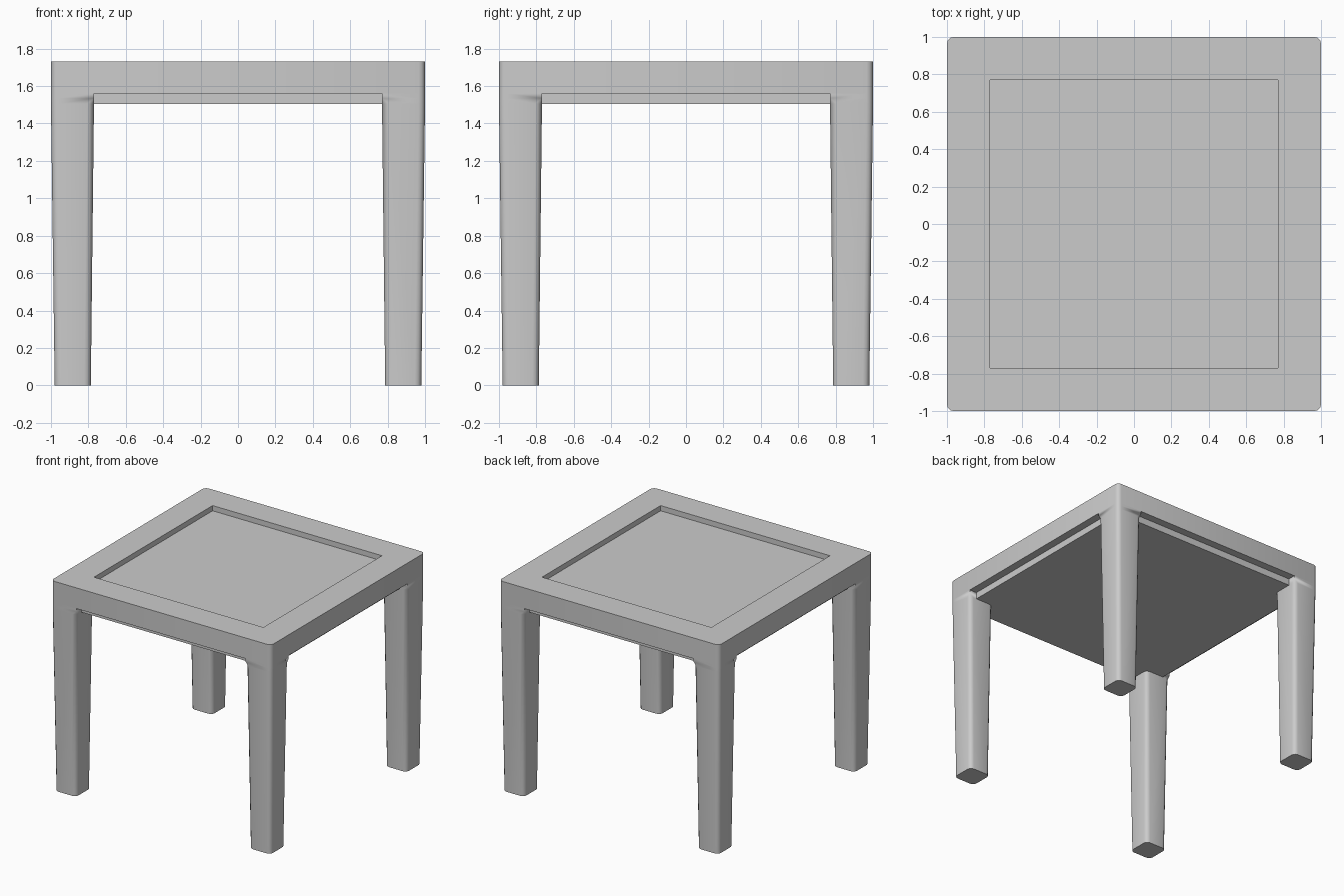
import bpy, bmesh, math

if "Cube" in bpy.data.objects:
    bpy.data.objects.remove(bpy.data.objects["Cube"])

SEG = 3  # facets per rounded corner


def ring(bm, lo, hi, z, radii):
    """Square loop from lo to hi in x and y; one radius per corner
    in the order (+,+), (-,+), (-,-), (+,-)."""
    verts = []
    for k, (sx, sy) in enumerate([(1, 1), (-1, 1), (-1, -1), (1, -1)]):
        r = radii[k]
        cx = hi - r if sx > 0 else lo + r
        cy = hi - r if sy > 0 else lo + r
        for i in range(SEG + 1):
            a = math.pi / 2 * (k + i / SEG)
            verts.append(bm.verts.new((cx + r * math.cos(a), cy + r * math.sin(a), z)))
    return verts


def loft(name, sections):
    """Bridge a stack of square sections and cap both ends."""
    bm = bmesh.new()
    loops = [ring(bm, *s) for s in sections]
    n = len(loops[0])
    for a, b in zip(loops, loops[1:]):
        for i in range(n):
            j = (i + 1) % n
            bm.faces.new((a[i], a[j], b[j], b[i]))
    bm.faces.new(loops[0][::-1])
    bm.faces.new(loops[-1])
    bmesh.ops.remove_doubles(bm, verts=bm.verts, dist=0.0001)
    bmesh.ops.recalc_face_normals(bm, faces=bm.faces)
    mesh = bpy.data.meshes.new(name)
    bm.to_mesh(mesh)
    bm.free()
    ob = bpy.data.objects.new(name, mesh)
    bpy.context.collection.objects.link(ob)
    bpy.ops.object.select_all(action='DESELECT')
    ob.select_set(True)
    bpy.context.view_layer.objects.active = ob
    bpy.ops.object.shade_smooth_by_angle(angle=math.radians(35))
    return ob


R = 0.035
sharp, soft = [0] * 4, [R] * 4

# tabletop: stepped apron underneath, rim, recessed square panel on top
loft("tabletop", [
    (-0.935, 0.935, 1.505, sharp),
    (-0.935, 0.935, 1.56, sharp),
    (-1.0, 1.0, 1.56, soft),
    (-1.0, 1.0, 1.73, soft),
    (-0.77, 0.77, 1.73, sharp),
    (-0.77, 0.77, 1.687, sharp),
])

# tapered legs: side corners turn square where they meet the rim
top_radii = [R, 0, 0, 0]
legs = loft("legs", [
    (0.787, 0.98, 0.0, soft),
    (0.77, 1.0, 1.505, soft),
    (0.77, 1.0, 1.535, top_radii),
    (0.77, 1.0, 1.56, top_radii),
])
mirror = legs.modifiers.new("four_legs", 'MIRROR')
mirror.use_axis = (True, True, False)
